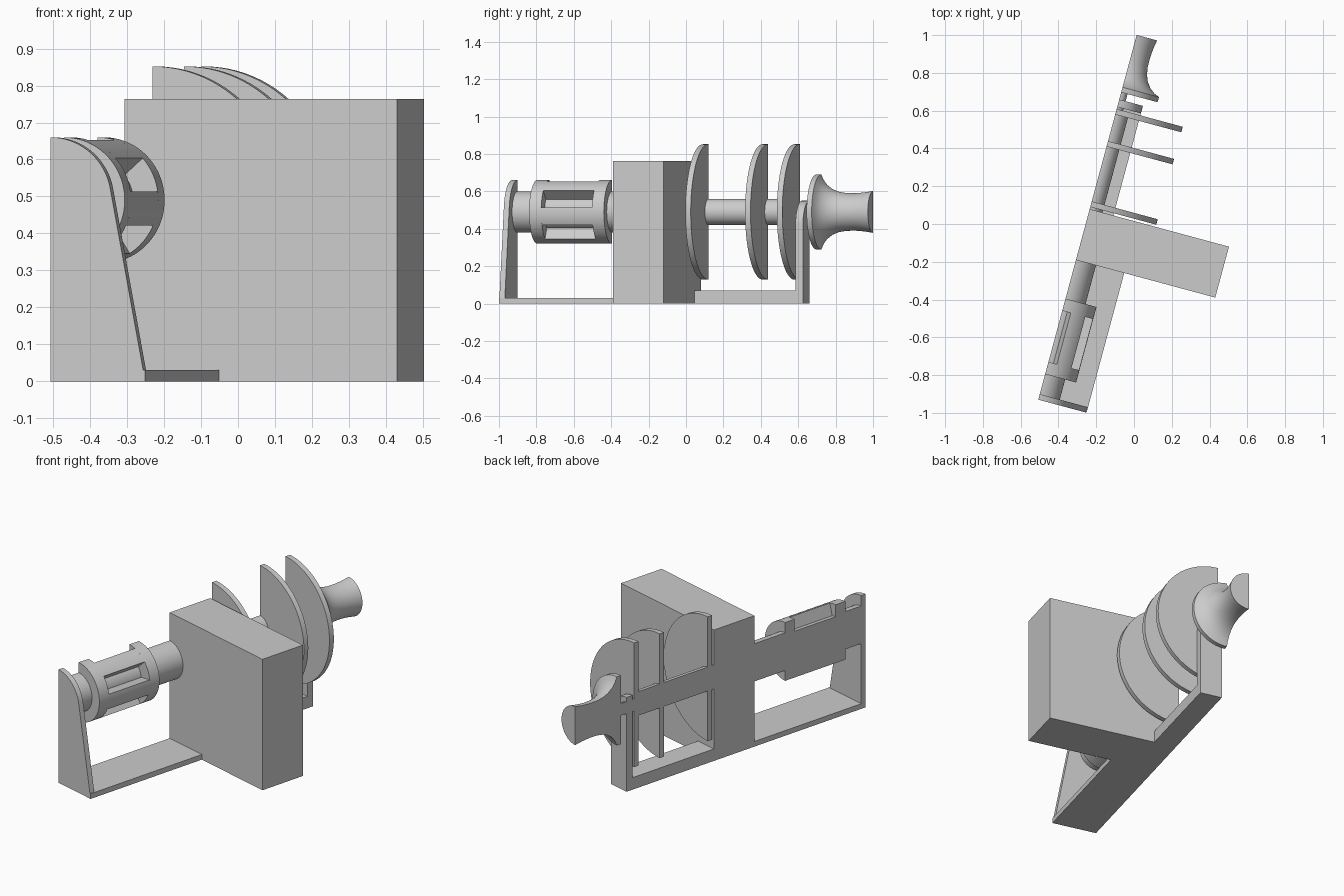
import bpy, bmesh, math
from mathutils import Matrix

if "Cube" in bpy.data.objects:
    bpy.data.objects.remove(bpy.data.objects["Cube"])

grey = bpy.data.materials.new("plain_grey")
grey.use_nodes = True
grey.diffuse_color = (0.6, 0.6, 0.6, 1)
grey.node_tree.nodes["Principled BSDF"].inputs["Base Color"].default_value = grey.diffuse_color

# Parts are built with the shaft along y and the section plane at x = 0
FRAME = Matrix.Translation((-0.507, -0.93, 0)) @ Matrix.Rotation(math.radians(-15.1), 4, 'Z')
AXIS = 0.49


def finish(name, bm, smooth=True):
    bmesh.ops.recalc_face_normals(bm, faces=bm.faces)
    mesh = bpy.data.meshes.new(name)
    bm.to_mesh(mesh)
    bm.free()
    mesh.materials.append(grey)
    ob = bpy.data.objects.new(name, mesh)
    bpy.context.collection.objects.link(ob)
    ob.matrix_world = FRAME
    if smooth:
        bpy.ops.object.select_all(action='DESELECT')
        ob.select_set(True)
        bpy.context.view_layer.objects.active = ob
        bpy.ops.object.shade_smooth_by_angle(angle=math.radians(30))


def prism(name, outline, start, end):
    """Extrude an (x, z) outline along the shaft direction."""
    bm = bmesh.new()
    near, far = [[bm.verts.new((x, y, z)) for x, z in outline] for y in (start, end)]
    bm.faces.new(near)
    bm.faces.new(far)
    n = len(outline)
    for i in range(n):
        j = (i + 1) % n
        bm.faces.new((near[i], near[j], far[j], far[i]))
    finish(name, bm)


def block(name, width, start, end, height):
    prism(name, [(0, 0), (width, 0), (width, height), (0, height)], start, end)


def arc(radius, first, last, centre=AXIS, steps=24):
    angles = [math.radians(first + (last - first) * i / steps) for i in range(steps + 1)]
    return [(radius * math.cos(t), centre + radius * math.sin(t)) for t in angles]


def half_turned(name, profile):
    """Half solid of revolution from (distance along shaft, radius) points."""
    bm = bmesh.new()
    rings = [[bm.verts.new((x, y, z)) for x, z in arc(r, -90, 90, steps=48)] for y, r in profile]
    for a, b in zip(rings, rings[1:]):
        for i in range(len(a) - 1):
            bm.faces.new((a[i], a[i + 1], b[i + 1], b[i]))
    bm.faces.new(rings[0])
    bm.faces.new(rings[-1])
    for a, b in zip(rings, rings[1:]):
        bm.faces.new((a[0], b[0], b[-1], a[-1]))
    finish(name, bm)


# Gearbox and base plates
block("gearbox", 0.764, 0.766, 1.045, 0.763)
block("front_base", 0.265, 0, 0.766, 0.03)
block("rear_base", 0.13, 1.045, 1.646, 0.07)

# Upright bearing brackets with rounded tops
prism("front_bracket", [(0, 0), (0.265, 0)] + arc(0.17, 10, 90), 0, 0.03)
prism("rear_bracket", [(0, 0), (0.13, 0)] + arc(0.13, 0, 90, 0.42), 1.605, 1.646)

# Shafts
half_turned("front_shaft_outer", [(0.03, 0.11), (0.14, 0.11)])
half_turned("front_shaft_inner", [(0.554, 0.11), (0.766, 0.11)])
half_turned("drum_shaft", [(1.045, 0.07), (1.57, 0.07)])
half_turned("rear_shaft", [(1.59, 0.035), (1.69, 0.035)])

# Chain wheel: two flanges, a core and wide teeth
half_turned("wheel_flange_front", [(0.14, 0.17), (0.207, 0.17)])
half_turned("wheel_flange_rear", [(0.488, 0.17), (0.554, 0.17)])
half_turned("wheel_core", [(0.207, 0.1), (0.488, 0.1)])
for k, middle in enumerate((58, -8, -74)):
    outline = arc(0.17, middle - 16, middle + 16, steps=8)
    outline += arc(0.095, middle + 16, middle - 16, steps=8)
    prism(f"wheel_tooth_{k + 1}", outline, 0.207, 0.488)

# Drum discs
for k, start in enumerate((1.057, 1.388, 1.564)):
    half_turned(f"drum_disc_{k + 1}", [(start, 0.362), (start + 0.03, 0.362)])

# Flared rope head
half_turned("rope_head", [(1.685, 0.2), (1.713, 0.2), (1.725, 0.172), (1.745, 0.145),
                          (1.775, 0.122), (1.81, 0.108), (1.85, 0.101), (1.9, 0.1),
                          (1.95, 0.104), (2.0, 0.112)])
